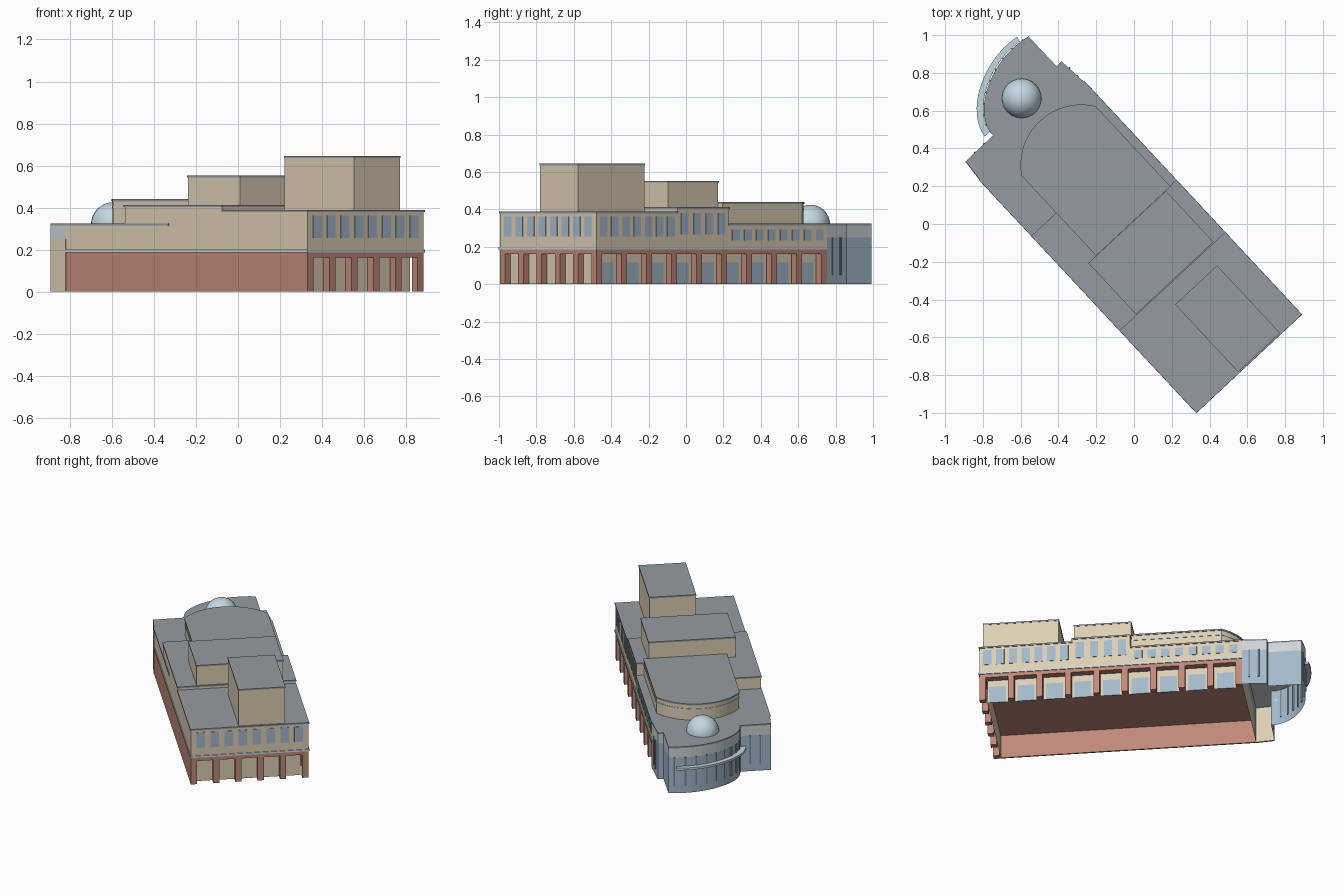
import bpy, bmesh, math
from mathutils import Matrix, Vector
from mathutils.geometry import interpolate_bezier

if "Cube" in bpy.data.objects:
    bpy.data.objects.remove(bpy.data.objects["Cube"])

# Building frame: x across the width, y along the length, turned 43 degrees
M = Matrix.Translation((0.33, -0.995, 0)) @ Matrix.Rotation(math.radians(43), 4, 'Z')
W, L = 0.757, 1.684


def material(name, rgb):
    m = bpy.data.materials.new(name)
    m.diffuse_color = (*rgb, 1)
    m.use_nodes = True
    m.node_tree.nodes["Principled BSDF"].inputs["Base Color"].default_value = m.diffuse_color
    return m


tan = material("tan_stone", (0.72, 0.62, 0.46))
brick = material("red_brick", (0.52, 0.25, 0.19))
roof = material("roof_grey", (0.30, 0.33, 0.36))
trim = material("pale_trim", (0.62, 0.66, 0.69))
glass = material("blue_glass", (0.37, 0.49, 0.60))
dark = material("dark_frame", (0.20, 0.24, 0.29))
pale = material("pale_glass", (0.55, 0.68, 0.76))


def finish(name, bm, mat):
    me = bpy.data.meshes.new(name)
    bm.to_mesh(me)
    bm.free()
    me.materials.append(mat)
    ob = bpy.data.objects.new(name, me)
    bpy.context.collection.objects.link(ob)
    ob.matrix_world = M
    return ob


def add_prism(bm, pts, z0, z1, bottom=True, top=True):
    lo = [bm.verts.new((x, y, z0)) for x, y in pts]
    hi = [bm.verts.new((x, y, z1)) for x, y in pts]
    n = len(pts)
    for i in range(n):
        j = (i + 1) % n
        bm.faces.new((lo[i], lo[j], hi[j], hi[i]))
    if top:
        bm.faces.new(hi)
    if bottom:
        bm.faces.new(lo[::-1])


def rect(x0, x1, y0, y1):
    return [(x0, y0), (x1, y0), (x1, y1), (x0, y1)]


def prism(name, pts, z0, z1, mat, bottom=True, top=True):
    bm = bmesh.new()
    add_prism(bm, pts, z0, z1, bottom, top)
    return finish(name, bm, mat)


def boxes(name, rects, z0, z1, mat):
    bm = bmesh.new()
    for r in rects:
        add_prism(bm, rect(*r), z0, z1)
    return finish(name, bm, mat)


def block(name, x0, x1, y0, y1, z0, z1, o=0.004):
    """Tan volume with a thin overhanging roof cap."""
    prism(name, rect(x0, x1, y0, y1), z0, z1 - 0.01, tan)
    prism(name + "_roof", rect(x0 - o, x1 + o, y0 - o, y1 + o), z1 - 0.01, z1, roof)


def spans(a, b, n, w):
    p = (b - a) / n
    return [(a + p * (i + 0.5) - w / 2, a + p * (i + 0.5) + w / 2) for i in range(n)]


# Ground floor: open-bottomed core set back behind the arcade
D = 0.046
prism("ground_core", rect(0.006, W - D, D, L), 0, 0.166, tan, bottom=False)
prism("left_brick_wall", rect(0, 0.01, 0, L), 0, 0.17, brick)
prism("brick_lintel", rect(0, W, 0, L), 0.162, 0.187, brick)

# Arcade piers on the end and the right side
P = 0.04
step = (W - P) / 5
boxes("end_piers", [(i * step, i * step + P, 0, P) for i in range(6)], 0, 0.165, brick)
step = (L - P) / 9
boxes("side_piers", [(W - P, W, i * step, i * step + P) for i in range(1, 10)],
      0, 0.165, brick)
boxes("arcade_glass", [(W - D - 0.002, W - D + 0.003, a, b)
      for a, b in spans(P / 2, L - P / 2, 9, 0.11)], 0, 0.115, glass)

# Band between brick and stone
prism("stone_band", rect(-0.005, W + 0.005, -0.005, L), 0.187, 0.2, trim)

# Upper volumes
block("front_block", 0, W, 0, 0.594, 0.2, 0.388)
block("middle_block", 0, W, 0.594, 0.967, 0.2, 0.412)
prism("low_block", rect(0, W, 0.967, L), 0.2, 0.315, tan)
prism("low_block_roof", rect(-0.004, W + 0.004, 0.967, L), 0.315, 0.325, roof)
block("left_raised_strip", 0, 0.18, 0.967, 1.273, 0.325, 0.412)
block("tower", 0.308, 0.607, 0.006, 0.49, 0.388, 0.645, 0.002)
block("penthouse", 0.121, 0.678, 0.598, 0.964, 0.412, 0.553, 0.002)


# Round-ended hall
def hall(o):
    cx, half, sag, y = 0.445, 0.265 + o, 0.14 + o, 1.548
    r = (half**2 + sag**2) / (2 * sag)
    a = math.asin(half / r)
    pts = [(cx - half, 0.967), (cx + half, 0.967)]
    for i in range(21):
        t = a - 2 * a * i / 20
        pts.append((cx + r * math.sin(t), y + sag - r + r * math.cos(t)))
    return pts


prism("round_hall", hall(0), 0.325, 0.43, tan)
prism("round_hall_band", hall(0.003), 0.395, 0.405, trim)
prism("round_hall_roof", hall(0.004), 0.43, 0.44, roof)

# Upper windows
e = 0.003
boxes("end_windows", [(a, b, -e, e) for a, b in spans(0.02, W - 0.02, 8, 0.055)],
      0.255, 0.362, glass)
for name, a, b, n, z0, z1 in (("front_side_windows", 0.01, 0.585, 7, 0.255, 0.362),
                              ("middle_side_windows", 0.6, 0.96, 4, 0.265, 0.38),
                              ("low_side_windows", 0.975, L - 0.01, 8, 0.235, 0.293)):
    boxes(name, [(W - e, W + e, c, d) for c, d in spans(a, b, n, 0.053)], z0, z1, glass)


# Rear glazed entrance with curved front
def bez(p, n=20):
    return [(v[0], v[1]) for v in interpolate_bezier(*[Vector((x, y, 0)) for x, y in p], n)]


arc = bez([(0.706, 2.06), (0.48, 2.11), (0.23, 1.98), (0.21, 1.82)])
rear = [(0, L), (W, L), (0.744, 1.844), (0.707, 1.844)] + arc + [(0.213, 1.805), (0.011, 1.803)]
prism("entrance_glass_wall", rear, 0, 0.25, glass, bottom=False, top=False)
prism("entrance_parapet", rear, 0.25, 0.315, trim)
prism("entrance_roof", rear, 0.315, 0.325, roof)
prism("wing_stone_wall", [(-0.002, L), (0.01, L), (0.02, 1.8), (0.009, 1.803)], 0, 0.25, tan)

# Mullions
m = 0.005
posts = arc[1:-1:2]
boxes("curved_mullions", [(x - m, x + m, y - m, y + m) for x, y in posts], 0.05, 0.25, dark)
boxes("wing_mullions", [(x - m, x + m, 1.8, 1.809) for x in (0.08, 0.145)] +
      [(0.742, 0.756, y - m, y + m) for y in (1.73, 1.79)], 0.05, 0.25, dark)

# Curved sunshade over the entrance
outer = bez([(0.66, 2.1), (0.43, 2.135), (0.19, 1.99), (0.175, 1.83)])
inner = bez([(0.655, 2.072), (0.46, 2.1), (0.235, 1.98), (0.212, 1.83)])
prism("entrance_sunshade", outer + inner[::-1], 0.175, 0.19, pale)

# Dome on the entrance roof
bm = bmesh.new()
bmesh.ops.create_uvsphere(bm, u_segments=24, v_segments=16, radius=0.105,
                          matrix=Matrix.Translation((0.456, 1.845, 0.32)))
bmesh.ops.bisect_plane(bm, geom=bm.verts[:] + bm.edges[:] + bm.faces[:],
                       plane_co=(0, 0, 0.318), plane_no=(0, 0, -1), clear_outer=True)
for f in bm.faces:
    f.smooth = True
finish("roof_dome", bm, pale)
